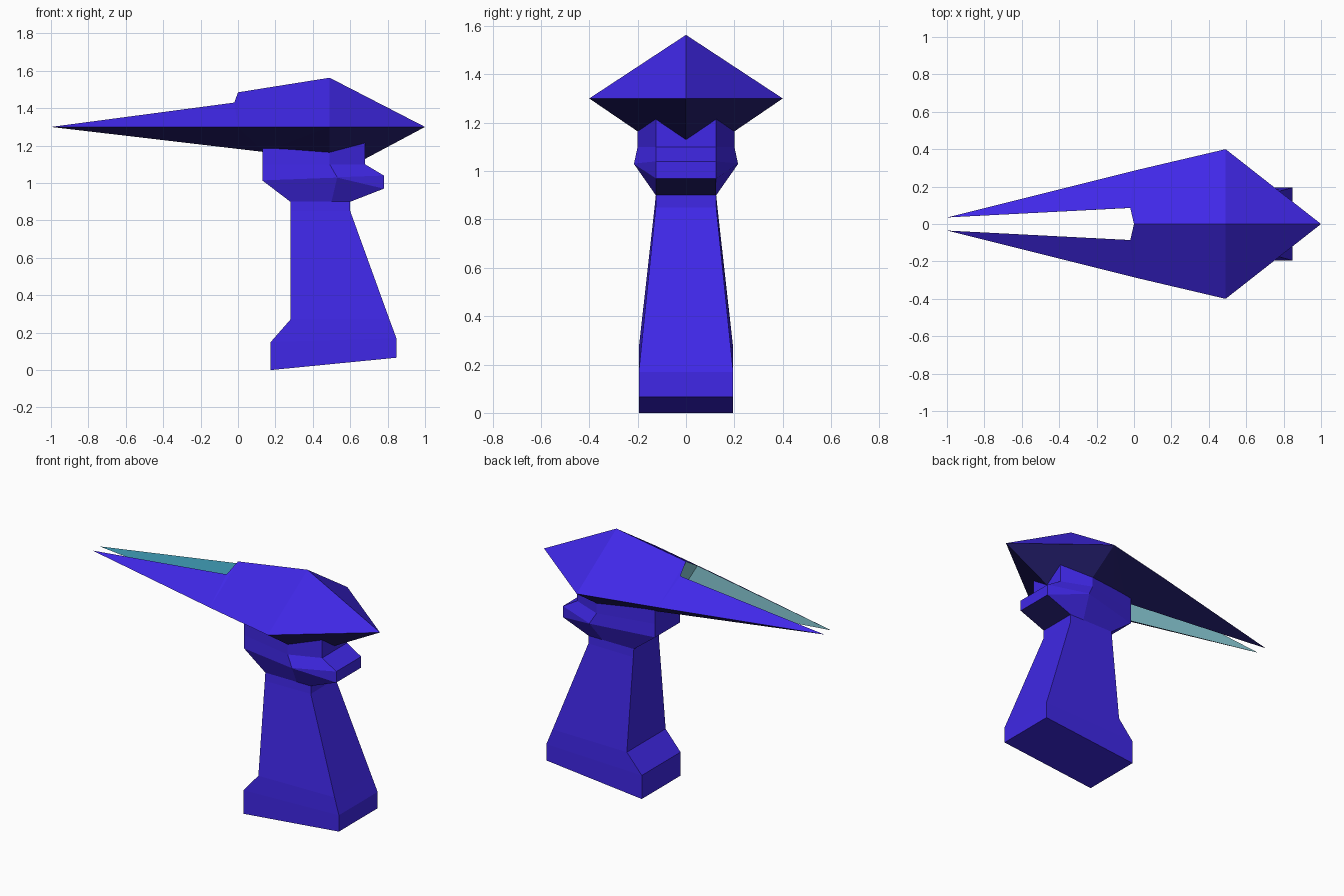
import bpy, bmesh

if "Cube" in bpy.data.objects:
    bpy.data.objects.remove(bpy.data.objects["Cube"])


def material(name, rgb):
    m = bpy.data.materials.new(name)
    m.diffuse_color = (*rgb, 1)
    m.use_nodes = True
    m.node_tree.nodes["Principled BSDF"].inputs["Base Color"].default_value = m.diffuse_color
    return m


VIOLET = material("violet blue", (0.054, 0.022, 0.85))
NAVY = material("dark navy", (0.018, 0.013, 0.16))
TEAL = material("teal", (0.085, 0.56, 0.78))
GREY_TEAL = material("grey teal", (0.26, 0.62, 0.70))


def finish(name, bm, mats):
    bmesh.ops.remove_doubles(bm, verts=bm.verts, dist=0.0005)
    bmesh.ops.recalc_face_normals(bm, faces=bm.faces)
    mesh = bpy.data.meshes.new(name)
    bm.to_mesh(mesh)
    bm.free()
    for m in mats:
        mesh.materials.append(m)
    obj = bpy.data.objects.new(name, mesh)
    bpy.context.collection.objects.link(obj)
    return obj


def loft(name, rings):
    """Skin symmetric rings; each ring lists its +y points from back to front."""
    bm = bmesh.new()
    loops = []
    for ring in rings:
        full = ring + [(x, -y, z) for x, y, z in reversed(ring)]
        loops.append([bm.verts.new(p) for p in full])
    n = len(loops[0])
    for a, b in zip(loops, loops[1:]):
        for i in range(n):
            j = (i + 1) % n
            bm.faces.new((a[i], a[j], b[j], b[i]))
    bm.faces.new(loops[0])
    bm.faces.new(loops[-1])
    return finish(name, bm, [VIOLET, NAVY])


# Column with wide foot: back (x, z, half width), front (x, z, half width)
column = [((0.175, 0.0, 0.195), (0.847, 0.066, 0.195)),
          ((0.175, 0.15, 0.195), (0.847, 0.17, 0.195)),
          ((0.28, 0.27, 0.195), (0.81, 0.27, 0.185)),
          ((0.28, 0.85, 0.13), (0.60, 0.85, 0.125)),
          ((0.28, 0.90, 0.125), (0.60, 0.90, 0.125))]
loft("column", [[(x, w, z) for x, z, w in pair] for pair in column])

# Flared collar under the head: hexagonal rings
collar = loft("collar", [
    [(0.28, 0.125, 0.90), (0.50, 0.125, 0.90), (0.60, 0.125, 0.90)],
    [(0.13, 0.125, 1.014), (0.53, 0.215, 1.029), (0.78, 0.125, 0.97)],
    [(0.13, 0.125, 1.016), (0.53, 0.215, 1.031), (0.78, 0.125, 1.04)],
    [(0.13, 0.125, 1.10), (0.49, 0.20, 1.10), (0.68, 0.125, 1.10)],
    [(0.13, 0.125, 1.25), (0.49, 0.20, 1.25), (0.68, 0.125, 1.25)],
])
# The front underside of the collar is dark
for face in collar.data.polygons:
    if face.normal.z < -0.8 and face.center.x > 0.65 and abs(face.center.y) < 0.01:
        face.material_index = 1

# Pointed head with a forked tail: dark underside, teal slot walls by side
points = {
    "nose": (1, 0, 1.30), "wide": (0.49, 0.40, 1.30),
    "top": (0.49, 0, 1.563), "bottom": (0.49, 0, 1.028),
    "side": (0, 0.285, 1.30), "ridge": (0, 0, 1.485), "keel": (0.16, 0, 1.10),
    "slot_top": (-0.02, 0.086, 1.43), "slot_low": (0.14, 0.094, 1.166),
    "prong": (-1, 0.035, 1.30),
}
upper = ["top nose wide", "top wide side ridge",
         "ridge side slot_top", "side prong slot_top"]
under = ["bottom wide nose", "bottom keel wide", "keel slot_low wide",
         "slot_low side wide", "side slot_low prong"]
slot = ["slot_top prong slot_low", "ridge slot_top slot_low keel"]
bm = bmesh.new()
for s, wall in ((1, 2), (-1, 3)):
    v = {k: bm.verts.new((x, y * s, z)) for k, (x, y, z) in points.items()}
    for group, index in ((upper, 0), (under, 1), (slot, wall)):
        for names in group:
            face = bm.faces.new([v[k] for k in names.split()])
            face.material_index = index
finish("forked_head", bm, [VIOLET, NAVY, TEAL, GREY_TEAL])
